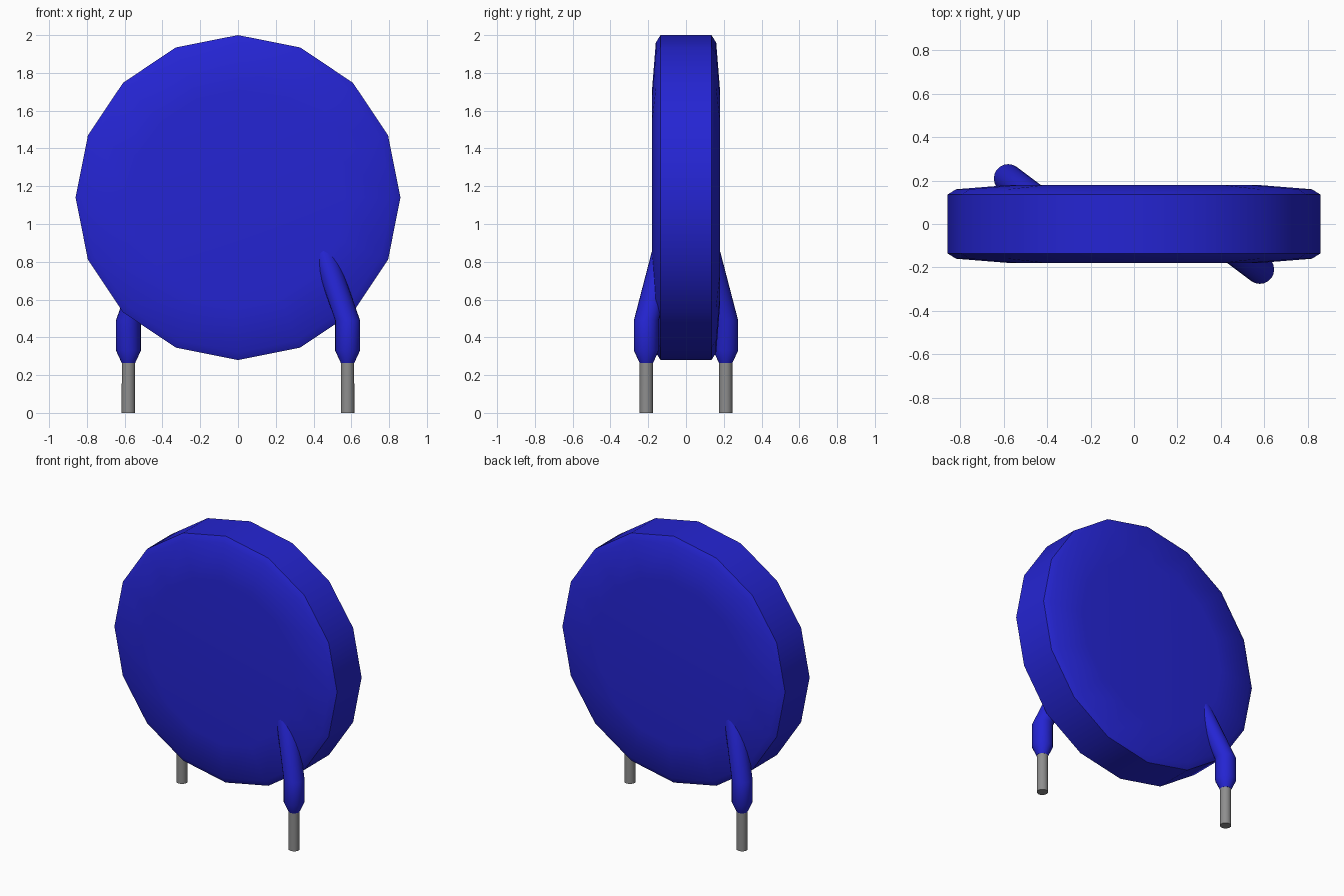
import bpy, bmesh, math
from mathutils import Vector, Matrix

if "Cube" in bpy.data.objects:
    bpy.data.objects.remove(bpy.data.objects["Cube"])


def material(name, rgb):
    mat = bpy.data.materials.new(name)
    mat.use_nodes = True
    mat.diffuse_color = (*rgb, 1)
    mat.node_tree.nodes["Principled BSDF"].inputs["Base Color"].default_value = (*rgb, 1)
    return mat


BLUE = material("blue coating", (0.018, 0.018, 0.65))
GREY = material("grey metal", (0.27, 0.27, 0.27))


def loft(name, sections, sides, mat, matrix=Matrix()):
    """Join circular sections (centre, radius), stacked along z, into a capped solid."""
    bm = bmesh.new()
    rings = []
    for centre, radius in sections:
        ring = []
        for i in range(sides):
            a = math.tau * i / sides
            ring.append(bm.verts.new(Vector(centre) + radius * Vector((math.cos(a), math.sin(a), 0))))
        rings.append(ring)
    for low, high in zip(rings, rings[1:]):
        for i in range(sides):
            j = (i + 1) % sides
            bm.faces.new((low[i], low[j], high[j], high[i]))
    bm.faces.new(rings[0][::-1])
    bm.faces.new(rings[-1])
    bm.transform(matrix)
    bmesh.ops.recalc_face_normals(bm, faces=bm.faces)
    mesh = bpy.data.meshes.new(name)
    bm.to_mesh(mesh)
    bm.free()
    mesh.materials.append(mat)
    obj = bpy.data.objects.new(name, mesh)
    bpy.context.collection.objects.link(obj)
    bpy.ops.object.select_all(action="DESELECT")
    obj.select_set(True)
    bpy.context.view_layer.objects.active = obj
    bpy.ops.object.shade_smooth_by_angle(angle=math.radians(32))
    return obj


# Sixteen-sided disc with bevelled rim and slightly domed faces
half = [(0.18, 0.57), (0.16, 0.82), (0.135, 0.86)]
profile = [(-y, r) for y, r in half] + [(y, r) for y, r in reversed(half)]
stand = Matrix.Translation((0, 0, 1.14)) @ Matrix.Rotation(math.pi / 2, 4, "X")
loft("disc_body", [((0, 0, y), r) for y, r in profile], 16, BLUE, stand)

# Wire leads with coated sleeves that lean into the disc, front and back
sleeve = [((0.58, -0.21, 0.265), 0.036), ((0.58, -0.21, 0.33), 0.066),
          ((0.58, -0.21, 0.49), 0.066), ((0.42, -0.09, 0.95), 0.066)]
lead = [((0.58, -0.21, 0), 0.036), ((0.58, -0.21, 0.28), 0.035)]
for side, angle in (("front", 0), ("back", math.pi)):
    turn = Matrix.Rotation(angle, 4, "Z")
    loft(side + "_sleeve", sleeve, 20, BLUE, turn)
    loft(side + "_lead", lead, 20, GREY, turn)
